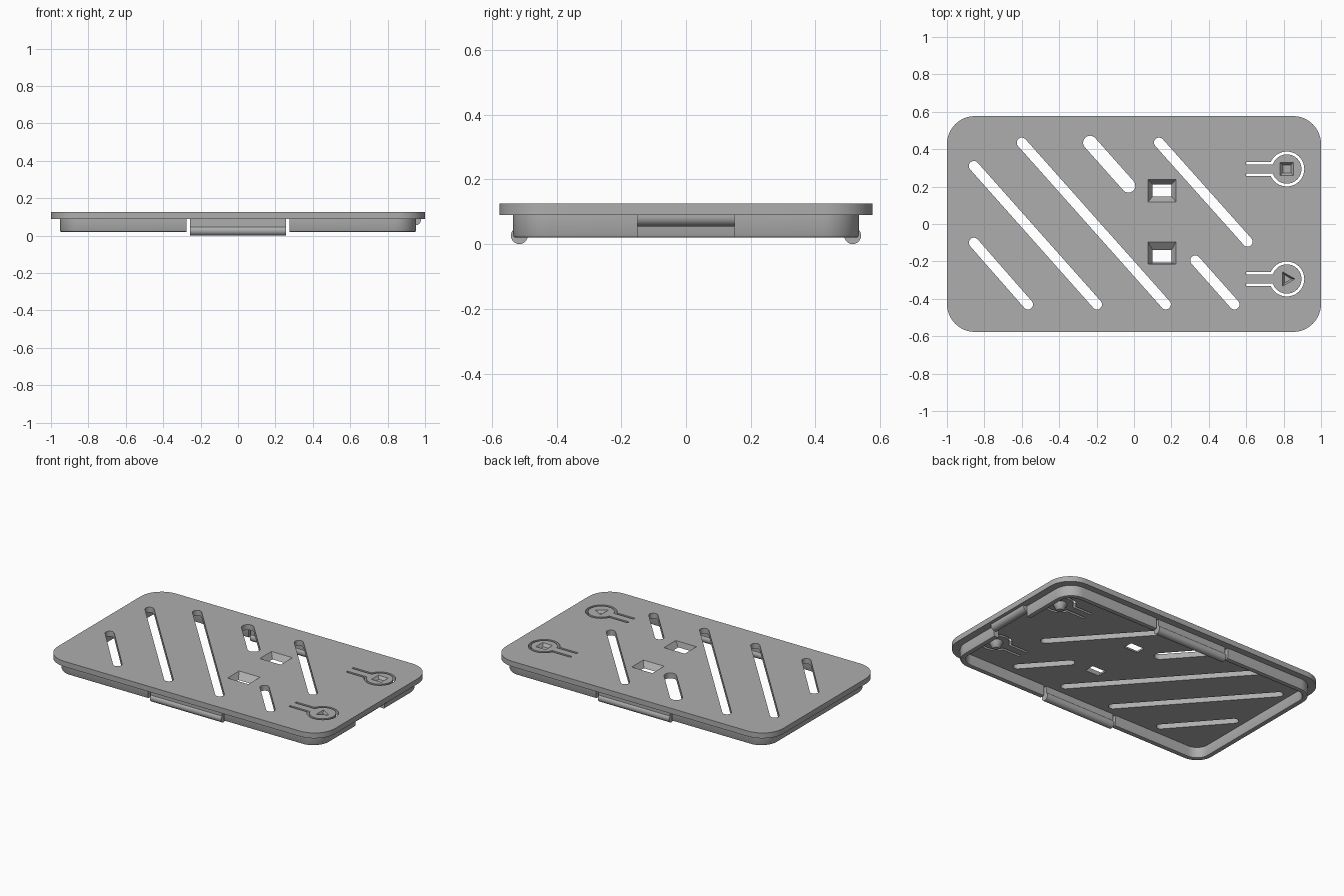
import bpy, bmesh
from math import sin, cos, pi, asin, atan2, radians
from mathutils import Matrix

scene_cube = bpy.data.objects.get("Cube")
if scene_cube:
    bpy.data.objects.remove(scene_cube, do_unlink=True)

GREY = (0.42, 0.42, 0.42, 1)
grey = bpy.data.materials.new("plain grey")
grey.use_nodes = True
grey.diffuse_color = GREY
grey.node_tree.nodes["Principled BSDF"].inputs["Base Color"].default_value = GREY

TOP, UNDER, RIM_Z = 0.125, 0.09, 0.02
ALONG_X = Matrix(((0, 0, 1), (1, 0, 0), (0, 1, 0))).to_4x4()
ALONG_Y = Matrix(((1, 0, 0), (0, 0, -1), (0, 1, 0))).to_4x4()


# Outlines
def arc(cx, cy, r, a, b, n=12):
    return [(cx + r * cos(a + (b - a) * i / n), cy + r * sin(a + (b - a) * i / n))
            for i in range(n + 1)]


def rounded_rect(hx, hy, r):
    pts = []
    for k, (sx, sy) in enumerate(((1, 1), (-1, 1), (-1, -1), (1, -1))):
        pts += arc(sx * (hx - r), sy * (hy - r), r, k * pi / 2, (k + 1) * pi / 2)
    return pts


def rect(x0, x1, y0, y1):
    return [(x0, y0), (x1, y0), (x1, y1), (x0, y1)]


def slot(x0, y0, x1, y1, r):
    a = atan2(y1 - y0, x1 - x0)
    return (arc(x1, y1, r, a - pi / 2, a + pi / 2)
            + arc(x0, y0, r, a + pi / 2, a + 3 * pi / 2))


def keyhole(cx, cy, r, leg, x_end, w):
    def side(d):
        a = asin((leg + d) / (r + d))
        return ([(x_end, cy + leg + d)] + arc(cx, cy, r + d, pi - a, a - pi, 40)
                + [(x_end, cy - leg - d)])
    return side(w / 2) + side(-w / 2)[::-1]


# Solids
def loft(name, rings, closed=False, turn=None):
    """Join equal outlines at given heights, capped or closed into a ring."""
    bm = bmesh.new()
    loops = [[bm.verts.new((x, y, z)) for x, y in pts] for pts, z in rings]
    pairs = list(zip(loops, loops[1:]))
    if closed:
        pairs.append((loops[-1], loops[0]))
    else:
        bm.faces.new(loops[0])
        bm.faces.new(loops[-1])
    n = len(loops[0])
    for low, high in pairs:
        for i in range(n):
            j = (i + 1) % n
            bm.faces.new((low[i], low[j], high[j], high[i]))
    if turn:
        bm.transform(turn)
    bmesh.ops.recalc_face_normals(bm, faces=bm.faces)
    mesh = bpy.data.meshes.new(name)
    bm.to_mesh(mesh)
    bm.free()
    mesh.materials.append(grey)
    ob = bpy.data.objects.new(name, mesh)
    bpy.context.collection.objects.link(ob)
    return ob


def prism(name, pts, z0, z1, turn=None):
    return loft(name, [(pts, z0), (pts, z1)], turn=turn)


def activate(ob):
    bpy.ops.object.select_all(action='DESELECT')
    ob.select_set(True)
    bpy.context.view_layer.objects.active = ob


def cut(ob, cutters):
    for c in cutters:
        c.hide_render = True
        mod = ob.modifiers.new("cut", 'BOOLEAN')
        mod.operation, mod.solver, mod.object = 'DIFFERENCE', 'EXACT', c
        activate(ob)
        bpy.ops.object.modifier_apply(modifier=mod.name)
        bpy.data.objects.remove(c, do_unlink=True)


def smooth(ob):
    activate(ob)
    bpy.ops.object.shade_smooth_by_angle(angle=radians(35))


# Top plate with diagonal slots
plate = prism("top_plate", rounded_rect(1, 0.577, 0.15), UNDER, TOP)
LOW, HIGH = UNDER - 0.02, TOP + 0.02
slots = [(-0.856, 0.31, -0.198, -0.43, 0.027), (-0.856, -0.10, -0.567, -0.43, 0.027),
         (-0.60, 0.435, 0.17, -0.43, 0.027), (-0.235, 0.435, -0.03, 0.205, 0.037),
         (0.134, 0.435, 0.607, -0.094, 0.027), (0.328, -0.195, 0.537, -0.43, 0.027)]
cutters = [prism("slot_cutter", slot(*s), LOW, HIGH) for s in slots]

# Tapered windows: wide at the top, narrow below
for outer, inner in (((0.075, 0.225, 0.118, 0.238), (0.10, 0.20, 0.148, 0.212)),
                     ((0.075, 0.225, -0.215, -0.095), (0.10, 0.20, -0.207, -0.14))):
    cutters.append(loft("window_cutter", [(rect(*inner), LOW), (rect(*inner), UNDER),
                                          (rect(*outer), TOP), (rect(*outer), HIGH)]))

# Spring buttons: keyhole slits, sunken square and triangle marks
BX, BY = 0.817, 0.294
for y in (BY, -BY):
    cutters.append(prism("slit_cutter", keyhole(BX, y, 0.086, 0.031, 0.6, 0.015), LOW, HIGH))


def mark(y, sides, r, start):
    def ring(k):
        return arc(BX, y, r * k, start, start + 2 * pi, sides)[:-1]
    return loft("mark_cutter", [(ring(0.6), TOP - 0.018), (ring(1), TOP), (ring(1), HIGH)])


cutters += [mark(BY, 4, 0.05, pi / 4), mark(-BY, 3, 0.044, 0)]
cut(plate, cutters)
smooth(plate)


# Rim under the plate, with a rounded lower edge
def rim_ring(inset):
    return rounded_rect(0.953 - inset, 0.535 - inset, 0.115 - inset)


rim = loft("rim", [(rim_ring(0), UNDER), (rim_ring(0), RIM_Z + 0.008),
                   (rim_ring(0.003), RIM_Z + 0.002), (rim_ring(0.008), RIM_Z),
                   (rim_ring(0.027), RIM_Z), (rim_ring(0.032), RIM_Z + 0.002),
                   (rim_ring(0.035), RIM_Z + 0.008), (rim_ring(0.035), UNDER)], closed=True)
cut(rim, [prism("clip_gap_cutter", rect(-0.275, 0.275, -0.7, 0.7), -0.1, 0.2),
          prism("end_notch_cutter", rect(0.8, 1.1, -0.15, 0.15), -0.1, 0.2)])
smooth(rim)

# Clips on the two long sides: thin wall ending in a round bead
R = 0.026
for name, s in (("front_clip", -1), ("back_clip", 1)):
    profile = ([(0.498, UNDER)] + arc(0.515, R, R, radians(130), radians(410), 24)
               + [(0.532, UNDER)])
    smooth(prism(name, [(s * y, z) for y, z in profile], -0.257, 0.257, ALONG_X))

# Rounded lip over the notch at the button end
lip = [(0.918, UNDER)] + arc(0.949, 0.084, 0.029, pi, 2 * pi, 16) + [(0.978, UNDER)]
smooth(prism("end_lip", lip, -0.15, 0.15, ALONG_Y))

# Tapered pins under the buttons
for name, y in (("front_button_pin", -BY), ("back_button_pin", BY)):
    rings = [(arc(BX, y, r, 0, 2 * pi, 32)[:-1], z)
             for r, z in ((0.018, 0.048), (0.023, 0.052), (0.042, UNDER))]
    smooth(loft(name, rings))
